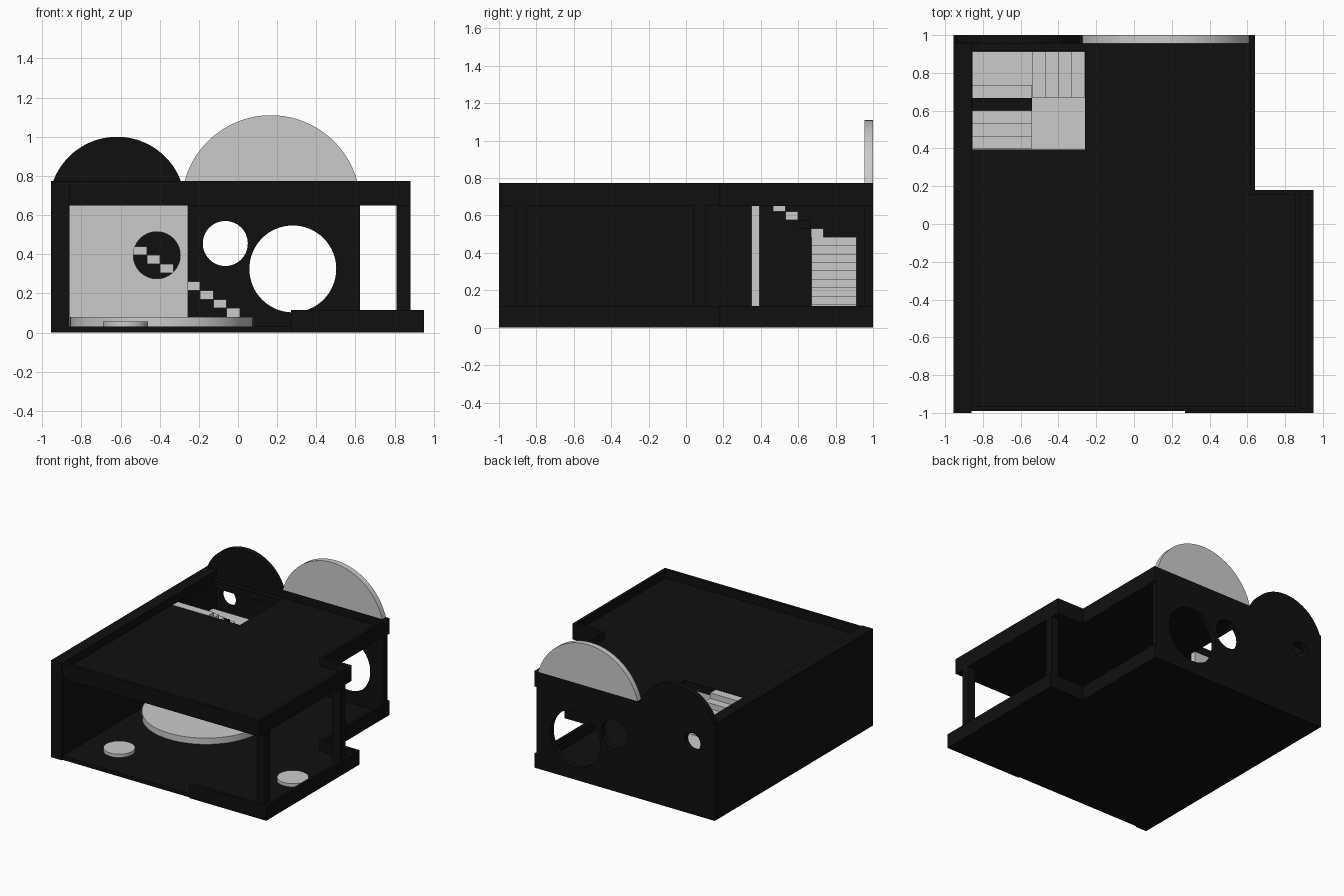
import bpy, bmesh
from math import sin, cos, pi, asin
from mathutils import Matrix

if "Cube" in bpy.data.objects:
    bpy.data.objects.remove(bpy.data.objects["Cube"])

black = bpy.data.materials.new("black")
black.diffuse_color = (0.005, 0.005, 0.005, 1)
black.use_nodes = True
black.node_tree.nodes["Principled BSDF"].inputs["Base Color"].default_value = black.diffuse_color


def finish(name, me, mat=None, smooth=False):
    ob = bpy.data.objects.new(name, me)
    bpy.context.collection.objects.link(ob)
    if mat:
        me.materials.clear()
        me.materials.append(mat)
    if smooth:
        bpy.ops.object.select_all(action='DESELECT')
        bpy.context.view_layer.objects.active = ob
        ob.select_set(True)
        bpy.ops.object.shade_smooth_by_angle(angle=0.5)
    return ob


def box(name, x0, x1, y0, y1, z0, z1, mat=None):
    bm = bmesh.new()
    bmesh.ops.create_cube(bm, size=1)
    for v in bm.verts:
        v.co = ((x0 + x1) / 2 + v.co.x * (x1 - x0),
                (y0 + y1) / 2 + v.co.y * (y1 - y0),
                (z0 + z1) / 2 + v.co.z * (z1 - z0))
    me = bpy.data.meshes.new(name)
    bm.to_mesh(me)
    bm.free()
    return finish(name, me, mat)


def disc(name, x, y, r, z0, z1):
    bm = bmesh.new()
    bmesh.ops.create_cone(bm, cap_ends=True, segments=64, radius1=r, radius2=r, depth=z1 - z0,
                          matrix=Matrix.Translation((x, y, (z0 + z1) / 2)))
    me = bpy.data.meshes.new(name)
    bm.to_mesh(me)
    bm.free()
    return finish(name, me, None, True)


def plate(name, loops, lo, hi, upright=False, mat=None):
    """Extruded outline with holes; flat between z lo..hi, or upright between y lo..hi."""
    cu = bpy.data.curves.new(name, 'CURVE')
    cu.dimensions = '2D'
    cu.fill_mode = 'BOTH'
    cu.extrude = (hi - lo) / 2
    for pts in loops:
        sp = cu.splines.new('POLY')
        sp.points.add(len(pts) - 1)
        for p, (a, b) in zip(sp.points, pts):
            p.co = (a, b, 0, 1)
        sp.use_cyclic_u = True
    tmp = bpy.data.objects.new(name + "_outline", cu)
    bpy.context.collection.objects.link(tmp)
    bpy.context.view_layer.update()
    me = bpy.data.meshes.new_from_object(tmp.evaluated_get(bpy.context.evaluated_depsgraph_get()))
    bpy.data.objects.remove(tmp)
    mid = (lo + hi) / 2
    if upright:
        me.transform(Matrix.Translation((0, mid, 0)) @ Matrix.Rotation(pi / 2, 4, 'X'))
    else:
        me.transform(Matrix.Translation((0, 0, mid)))
    bm = bmesh.new()
    bm.from_mesh(me)
    bmesh.ops.remove_doubles(bm, verts=bm.verts, dist=1e-5)
    bmesh.ops.recalc_face_normals(bm, faces=bm.faces)
    bm.to_mesh(me)
    bm.free()
    return finish(name, me, mat, True)


def arc(x, z, r, a0, a1, n=48):
    return [(x + r * cos(a0 + (a1 - a0) * i / n), z + r * sin(a0 + (a1 - a0) * i / n)) for i in range(n + 1)]


def circle(x, z, r):
    return arc(x, z, r, 0, 2 * pi, 64)[:-1]


def rect(x0, x1, y0, y1):
    return [(x0, y0), (x1, y0), (x1, y1), (x0, y1)]


def footprint(right):
    return [(-0.86, -0.99), (right, -0.99), (right, 0.18), (0.64, 0.18), (0.64, 0.955), (-0.86, 0.955)]


def rims(name, right, front_x, front_y, z0, z1):
    t = 0.025
    box(name + "_front", front_x, right, front_y, front_y + t, z0, z1, black)
    box(name + "_right", right - t, right, front_y, 0.18, z0, z1, black)
    box(name + "_notch", 0.64 - t, right, 0.18 - t, 0.18, z0, z1, black)
    box(name + "_rear_right", 0.64 - t, 0.64, 0.18 - t, 1, z0, z1, black)


TOP = 0.775
# floor tray and roof tray with stair opening
plate("floor", [footprint(0.95)], 0, 0.03, mat=black)
rims("floor_rim", 0.95, 0.27, -1, 0, 0.115)
plate("roof", [footprint(0.88), rect(-0.855, -0.26, 0.395, 0.915)], 0.65, 0.71, mat=black)
rims("roof_parapet", 0.88, -0.86, -0.99, 0.65, TOP)

# left wall and corner posts
box("left_wall", -0.955, -0.86, -1, 1, 0, TOP, black)
for i, y in enumerate((-0.914, 0.04)):
    box(f"post_{i}", 0.81, 0.88, y, y + 0.064, 0.02, 0.66, black)

# back wall with one arch on top and three round windows
r = 0.348
a = asin((TOP - 0.652) / r)
outline = [(-0.955, 0), (0.622, 0), (0.622, TOP)] + arc(-0.618, 0.652, r, a, pi - a) + [(-0.955, TOP)]
plate("back_wall", [outline, circle(0.28, 0.325, 0.222), circle(-0.065, 0.455, 0.115),
                    circle(-0.758, 0.58, 0.07)], 0.955, 1, True, black)

# grey arch
r = 0.457
a = asin((TOP - 0.653) / r)
plate("grey_arch", [arc(0.168, 0.653, r, a, pi - a, 64)], 0.955, 1, True)

# stair room wall and floor
plate("stair_room_wall", [rect(-0.86, -0.255, 0.03, 0.65), circle(-0.415, 0.395, 0.12)], 0.35, 0.392, True)
box("stair_room_floor", -0.86, -0.255, 0.392, 0.67, 0.03, 0.085)

# lower flight, landing, upper flight
RISE, RUN = 0.045, 0.068
for i in range(9):
    x = 0.078 - i * RUN
    box(f"lower_step_{i}", x - RUN, x, 0.67, 0.912, 0.035 + i * RISE, 0.035 + (i + 1) * RISE)
box("landing", -0.86, -0.534, 0.67, 0.912, 0.44, 0.485)
for i in range(5):
    y = 0.735 - i * 0.0675
    box(f"upper_step_{i}", -0.86, -0.54, y - 0.0675, y, 0.485 + i * RISE, 0.485 + (i + 1) * RISE,
        black if i == 1 else None)

# round platforms
disc("round_stage", -0.39, 0.154, 0.467, 0.025, 0.08)
disc("small_platform_left", -0.575, -0.68, 0.115, 0.025, 0.056)
disc("small_platform_right", 0.746, -0.372, 0.115, 0.025, 0.056)
